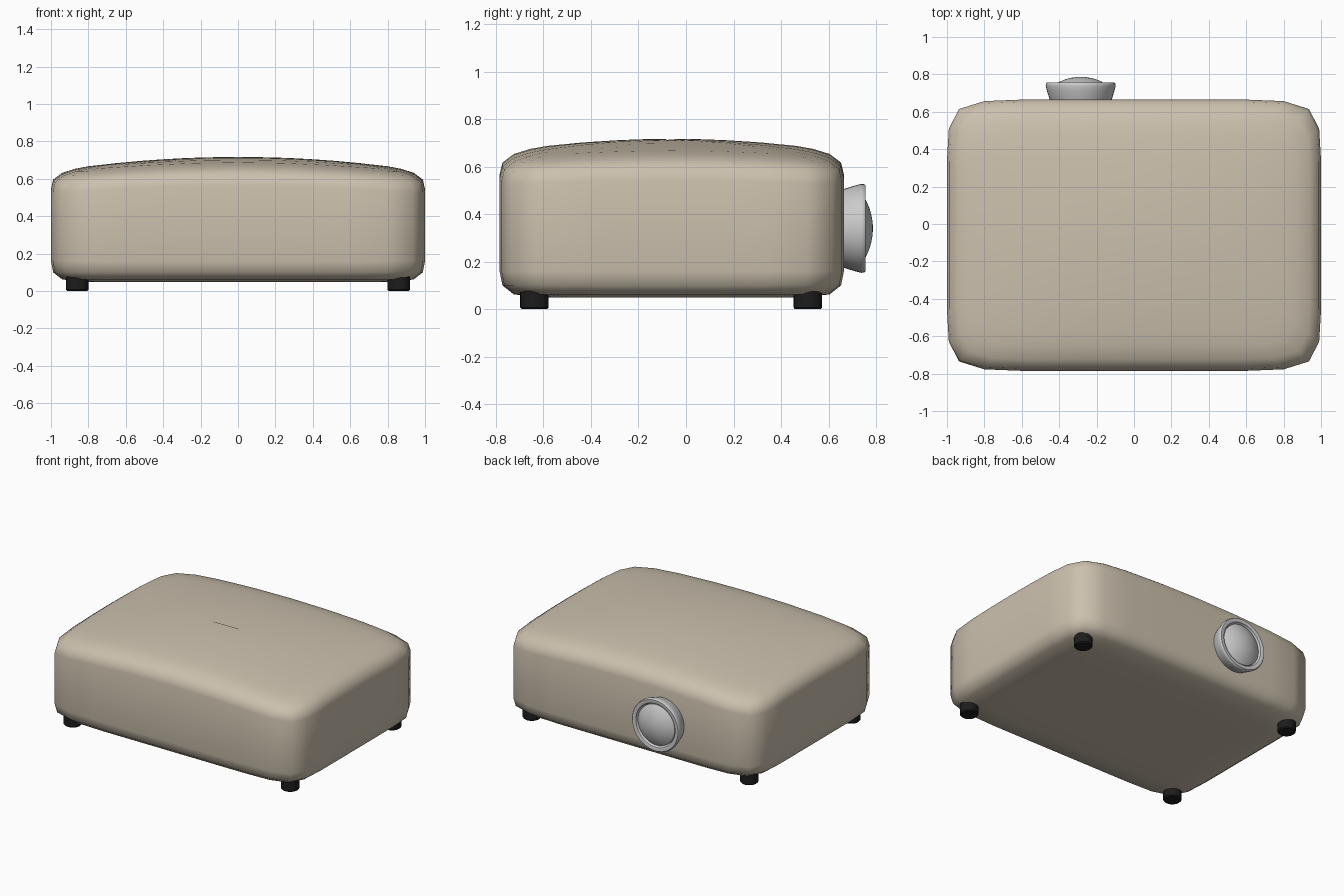
import bpy, bmesh, math
from mathutils import Matrix

if "Cube" in bpy.data.objects:
    bpy.data.objects.remove(bpy.data.objects["Cube"])

def material(name, rgb):
    m = bpy.data.materials.new(name)
    m.diffuse_color = (*rgb, 1)
    m.use_nodes = True
    m.node_tree.nodes["Principled BSDF"].inputs["Base Color"].default_value = m.diffuse_color
    return m

def finish(name, bm, mat=None, angle=None):
    bmesh.ops.recalc_face_normals(bm, faces=bm.faces)
    me = bpy.data.meshes.new(name)
    bm.to_mesh(me)
    bm.free()
    ob = bpy.data.objects.new(name, me)
    bpy.context.collection.objects.link(ob)
    if mat:
        me.materials.append(mat)
    bpy.ops.object.select_all(action='DESELECT')
    ob.select_set(True)
    bpy.context.view_layer.objects.active = ob
    if angle:
        bpy.ops.object.shade_smooth_by_angle(angle=math.radians(angle))
    else:
        bpy.ops.object.shade_smooth()
    return ob

def loft(bm, rings):
    loops = [[bm.verts.new(p) for p in r] for r in rings]
    n = len(loops[0])
    for a, b in zip(loops, loops[1:]):
        for i in range(n):
            bm.faces.new((a[i], a[(i + 1) % n], b[(i + 1) % n], b[i]))
    bm.faces.new(loops[0])
    bm.faces.new(loops[-1])

def lathe(name, profile, matrix, mat=None, segs=40, angle=35):
    bm = bmesh.new()
    loft(bm, [[(r * math.cos(2 * math.pi * i / segs), r * math.sin(2 * math.pi * i / segs), h)
               for i in range(segs)] for r, h in profile])
    bm.transform(matrix)
    return finish(name, bm, mat, angle)

beige = material("beige", (0.60, 0.53, 0.42))
black = material("black", (0.012, 0.012, 0.012))

# Body: rounded-rectangle rings with a gently domed top
HX, HY, CY = 1.0, 0.725, -0.06
corner = [(1, .2), (1, .4), (.99, .57), (.935, .675), (.8, .717), (.6, .725), (.3, .725)]
quarter = corner + [(0, .725)]
half = quarter + [(-x, y) for x, y in reversed(corner)]
outline = half + [(-1, 0)] + [(-x, -y) for x, y in half] + [(1, 0)]

def dome(x, y):
    return 0.717 - 0.078 * x * x - 0.108 * y * y + 0.06 * x * x * y * y

def ring(inset, z=None, drop=0):
    pts = []
    for x, y in outline:
        x, y = x * (HX - inset) / HX, y * (HY - inset) / HY
        pts.append((x, y + CY, dome(x, y) - drop if z is None else z))
    return pts

bottom = [(.6, .05), (.4, .048), (.2, .048), (.06, .062), (.012, .10), (0, .16), (0, .35)]
top = [(0, .095), (.012, .045), (.06, .016), (.13, .004), (.2, 0), (.35, 0), (.5, 0), (.6, 0), (.7, 0)]
bm = bmesh.new()
loft(bm, [ring(d, z=z) for d, z in bottom] + [ring(d, drop=p) for d, p in top])
finish("body", bm, beige)

# Four feet
for sx in (-1, 1):
    for label, y in (("front", -0.638), ("back", 0.513)):
        lathe(f"{label}_{'left' if sx < 0 else 'right'}_foot",
              [(.054, 0), (.06, .007), (.06, .09)],
              Matrix.Translation((sx * 0.86, y, 0)), black, 24)

# Lens on the back: local z runs towards +y
place = Matrix.Translation((-0.285, 0.66, 0.34)) @ Matrix.Rotation(-math.pi / 2, 4, 'X')
lathe("lens_ring", [(.155, -.02), (.166, .005), (.18, .05), (.187, .078), (.186, .09), (.181, .096),
                    (.162, .096), (.155, .093), (.148, .08), (.143, .055)], place)
R, tip = 0.255, 0.127
cap = [(r, tip - R + math.sqrt(R * R - r * r)) for r in (.145, .13, .11, .085, .06, .03, .008)]
lathe("lens_glass", [(.145, .04)] + cap, place)
